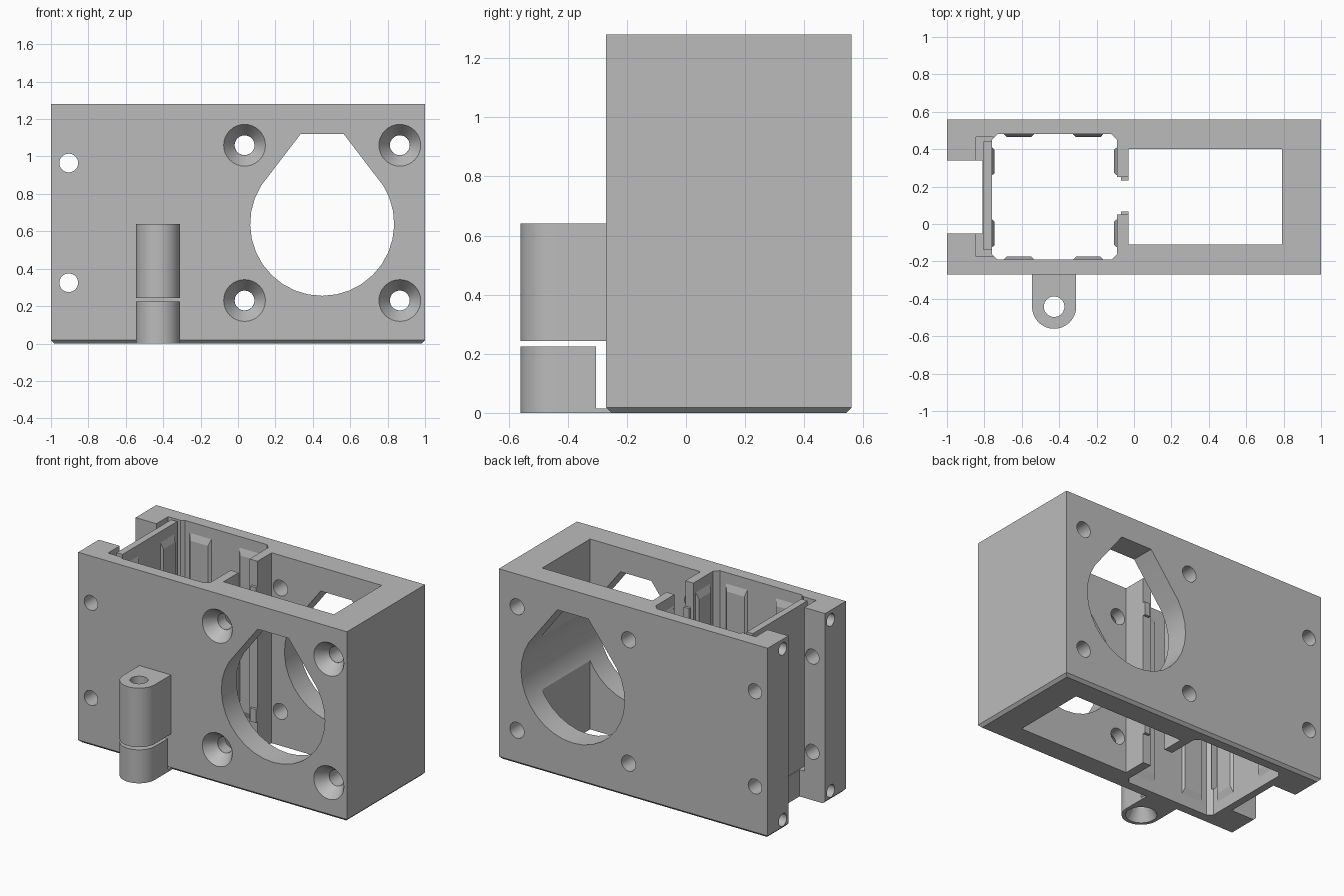
import bpy, bmesh, math

if "Cube" in bpy.data.objects:
    bpy.data.objects.remove(bpy.data.objects["Cube"], do_unlink=True)

grey = bpy.data.materials.new("plain_grey")
grey.use_nodes = True
GREY = (0.5, 0.5, 0.5, 1)
grey.diffuse_color = GREY
grey.node_tree.nodes["Principled BSDF"].inputs["Base Color"].default_value = GREY

AXES = {"X": lambda a, b, h: (h, a, b),
        "Y": lambda a, b, h: (a, h, b),
        "Z": lambda a, b, h: (a, b, h)}


def prism(name, pts, axis, lo, hi, taper=(1, 1)):
    """Extrude a 2D outline along an axis, optionally scaling the far end."""
    bm = bmesh.new()
    ca = sum(p[0] for p in pts) / len(pts)
    cb = sum(p[1] for p in pts) / len(pts)
    put = AXES[axis]
    near = [bm.verts.new(put(a, b, lo)) for a, b in pts]
    far = [bm.verts.new(put(ca + (a - ca) * taper[0], cb + (b - cb) * taper[1], hi))
           for a, b in pts]
    bm.faces.new(near)
    bm.faces.new(far)
    for i in range(len(pts)):
        j = (i + 1) % len(pts)
        bm.faces.new((near[i], near[j], far[j], far[i]))
    bmesh.ops.recalc_face_normals(bm, faces=bm.faces)
    mesh = bpy.data.meshes.new(name)
    bm.to_mesh(mesh)
    bm.free()
    mesh.materials.append(grey)
    ob = bpy.data.objects.new(name, mesh)
    bpy.context.collection.objects.link(ob)
    return ob


def rect(a0, a1, b0, b1, c=0):
    if not c:
        return [(a0, b0), (a1, b0), (a1, b1), (a0, b1)]
    return [(a0 + c, b0), (a1 - c, b0), (a1, b0 + c), (a1, b1 - c),
            (a1 - c, b1), (a0 + c, b1), (a0, b1 - c), (a0, b0 + c)]


def arc(a, b, r, start=0, end=360, n=32):
    full = end - start == 360
    steps = n if full else n + 1
    return [(a + r * math.cos(math.radians(start + (end - start) * i / n)),
             b + r * math.sin(math.radians(start + (end - start) * i / n)))
            for i in range(steps)]


def cut(target, *shape):
    cutter = prism("cutter", *shape)
    cutter.hide_render = True
    mod = target.modifiers.new("cut", "BOOLEAN")
    mod.operation = "DIFFERENCE"
    mod.solver = "EXACT"
    mod.object = cutter
    graph = bpy.context.evaluated_depsgraph_get()
    mesh = bpy.data.meshes.new_from_object(target.evaluated_get(graph))
    target.modifiers.clear()
    target.data = mesh
    bpy.data.objects.remove(cutter, do_unlink=True)


TOP, FRONT, BACK, MID = 1.28, -0.27, 0.56, 0.145

# Main housing with a chamfered foot
housing = prism("housing", rect(-1, 1, FRONT, BACK), "Z", 0, TOP)
bm = bmesh.new()
bm.from_mesh(housing.data)
foot = [e for e in bm.edges if all(v.co.z < 0.01 for v in e.verts)]
bmesh.ops.bevel(bm, geom=foot, offset=0.018, segments=1, affect="EDGES")
bm.to_mesh(housing.data)
bm.free()

# Vertical pockets, side slot, panel recess and the gap in the divider
cut(housing, rect(-0.03, 0.79, -0.11, 0.40), "Z", -0.1, 1.4)
cut(housing, rect(-0.76, -0.09, -0.19, 0.48, 0.03), "Z", -0.1, 1.4)
cut(housing, rect(-1.1, -0.81, -0.05, 0.34), "Z", -0.1, 1.4)
cut(housing, rect(-0.845, -0.75, -0.175, 0.465), "Z", 0.18, 1.4)
cut(housing, rect(-0.15, 0.02, 0.05, 0.25), "Z", -0.1, 1.4)

# Teardrop opening through both walls
drop = arc(0.45, 0.64, 0.385, 148, 392, 22) + [(0.565, 1.12), (0.335, 1.12)]
cut(housing, drop, "Y", -0.4, 0.7)

# Countersunk corner holes
for x in (0.035, 0.865):
    for z in (0.23, 1.06):
        cut(housing, arc(x, z, 0.053), "Y", -0.4, 0.7)
        cut(housing, arc(x, z, 0.119), "Y", FRONT - 0.01, FRONT + 0.08, (0.45, 0.45))

# Cross holes and end holes in the side pillars
for z in (0.325, 0.965):
    cut(housing, arc(-0.905, z, 0.05), "Y", -0.4, 0.7)
for y in (-0.11, 0.40):
    for z in (0.065, 1.215):
        cut(housing, arc(y, z, 0.042), "X", -1.1, -0.86)

# Sliding panel closing the square cavity
panel = prism("side_panel", rect(-0.805, -0.76, -0.14, 0.44), "Z", 0.18, TOP)

# Tapered ribs gripping the contents of the square cavity
TAPER = (0.78, 0.9)
for u in (-0.615, -0.245):
    span = rect(u - 0.085, u + 0.085, 0.06, 1.22)
    prism("back_rib", span, "Y", 0.485, 0.465, TAPER)
    prism("front_rib", span, "Y", -0.195, -0.175, TAPER)
for u in (-0.05, 0.335):
    span = rect(u - 0.08, u + 0.08, 0.06, 1.22)
    prism("panel_rib", span, "X", -0.765, -0.745, TAPER)
    prism("divider_rib", span, "X", -0.085, -0.107, TAPER)

# Small hooks on the divider edges
for y0, y1 in ((0.04, 0.068), (0.232, 0.26)):
    for z in (0.2, 1.02):
        prism("divider_hook", rect(-0.07, -0.03, y0, y1), "Z", z, z + 0.09)

# Hinge knuckles with a shared bore
HX, HY, HR = -0.427, -0.442, 0.118


def knuckle(name, back, lo, hi):
    outline = arc(HX, HY, HR, 180, 360, 24) + [(HX + HR, back), (HX - HR, back)]
    ob = prism(name, outline, "Z", lo, hi)
    cut(ob, arc(HX, HY, 0.055), "Z", -0.1, 0.8)
    return ob


upper = knuckle("upper_hinge_knuckle", FRONT + 0.01, 0.243, 0.64)
lower = knuckle("lower_hinge_knuckle", -0.305, 0, 0.225)
cut(lower, arc(HX, HY, 0.1), "Z", -0.01, 0.09, (0.5, 0.5))
prism("hinge_tie_strip", rect(HX - HR, HX + HR, -0.315, FRONT + 0.025), "Z", 0, 0.015)

# Smooth the round surfaces while keeping edges crisp
bpy.ops.object.select_all(action="DESELECT")
for ob in (housing, upper, lower):
    ob.select_set(True)
bpy.context.view_layer.objects.active = housing
bpy.ops.object.shade_smooth_by_angle(angle=math.radians(20))
